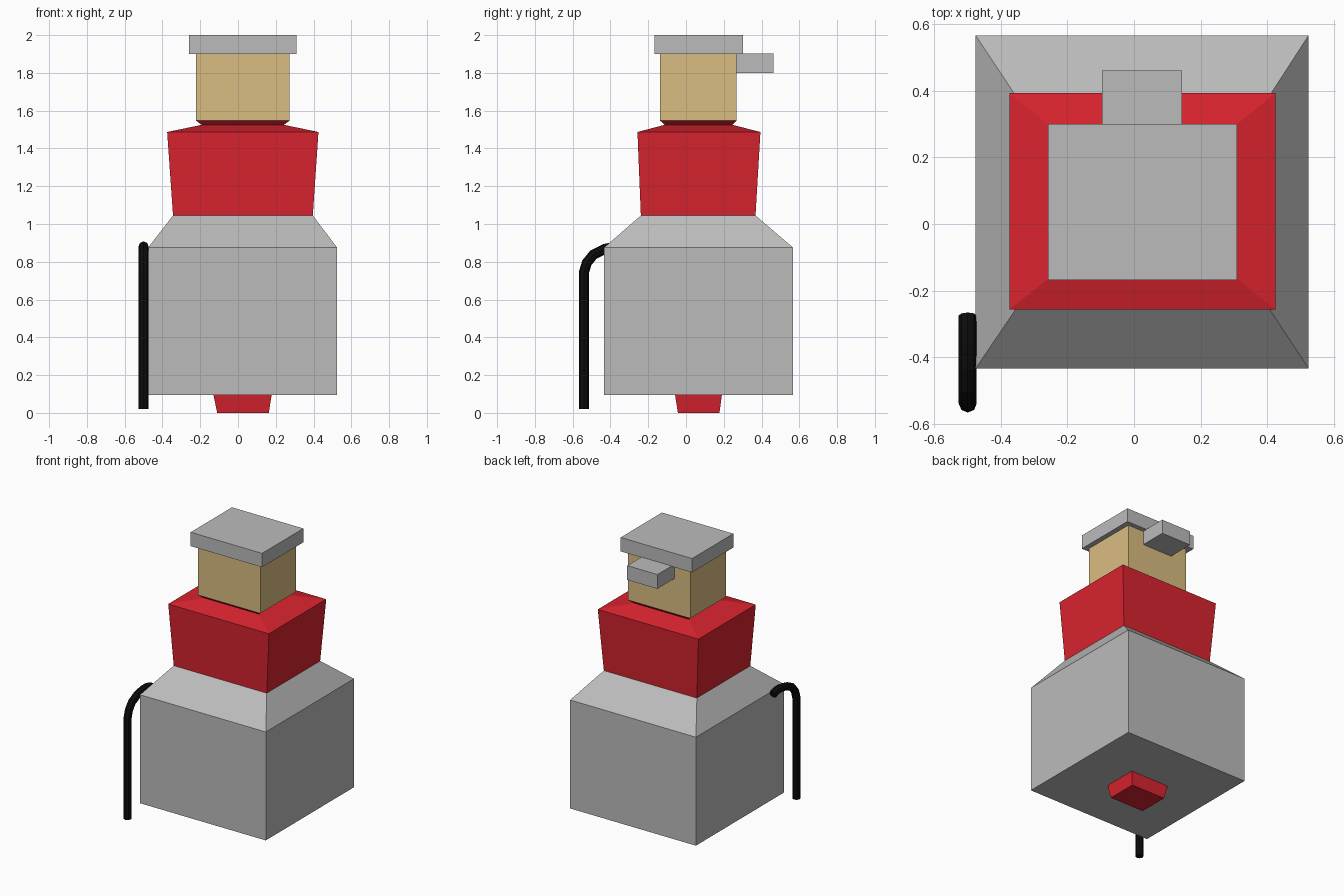
import bpy, bmesh

if "Cube" in bpy.data.objects:
    bpy.data.objects.remove(bpy.data.objects["Cube"])


def material(name, rgb):
    m = bpy.data.materials.new(name)
    m.diffuse_color = (*rgb, 1)
    m.use_nodes = True
    m.node_tree.nodes["Principled BSDF"].inputs["Base Color"].default_value = m.diffuse_color
    return m


grey = material("grey metal", (0.50, 0.50, 0.50))
red = material("red paint", (0.70, 0.017, 0.028))
tan = material("tan", (0.70, 0.51, 0.22))
black = material("black rubber", (0.004, 0.004, 0.004))


def stack(name, mat, levels):
    """Loft rectangles given as (z, x0, x1, y0, y1), capped at both ends."""
    bm = bmesh.new()
    rings = [[bm.verts.new((x, y, z)) for x, y in
              ((x0, y0), (x1, y0), (x1, y1), (x0, y1))]
             for z, x0, x1, y0, y1 in levels]
    for a, b in zip(rings, rings[1:]):
        for i in range(4):
            j = (i + 1) % 4
            bm.faces.new((a[i], a[j], b[j], b[i]))
    bm.faces.new(rings[0][::-1])
    bm.faces.new(rings[-1])
    me = bpy.data.meshes.new(name)
    bm.to_mesh(me)
    bm.free()
    me.materials.append(mat)
    ob = bpy.data.objects.new(name, me)
    bpy.context.collection.objects.link(ob)
    return ob


def box(name, mat, x0, x1, y0, y1, z0, z1):
    return stack(name, mat, [(z0, x0, x1, y0, y1), (z1, x0, x1, y0, y1)])


# Tapered foot under the body
stack("foot", red, [(0, -0.11, 0.163, -0.043, 0.177),
                    (0.095, -0.13, 0.178, -0.058, 0.19)])

# Main body with sloped shoulders
stack("body", grey, [(0.095, -0.476, 0.525, -0.434, 0.567),
                     (0.875, -0.476, 0.525, -0.434, 0.567),
                     (1.045, -0.344, 0.396, -0.239, 0.368)])

# Red collar: flared sides, shallow roof, narrow neck flaring to the barrel
stack("collar", red, [(1.045, -0.344, 0.396, -0.239, 0.368),
                      (1.487, -0.375, 0.426, -0.257, 0.394),
                      (1.525, -0.192, 0.243, -0.113, 0.246),
                      (1.547, -0.222, 0.273, -0.137, 0.267)])

# Barrel, cap and rear spout
box("barrel", tan, -0.222, 0.273, -0.137, 0.267, 1.547, 1.90)
box("cap", grey, -0.259, 0.309, -0.168, 0.301, 1.90, 2.0)
box("spout", grey, -0.096, 0.144, 0.26, 0.462, 1.80, 1.903)

# Hose hooked over the front left corner
path = [(-0.54, 0.02), (-0.54, 0.745), (-0.525, 0.795), (-0.49, 0.838),
        (-0.43, 0.868), (-0.36, 0.881), (-0.31, 0.88), (-0.275, 0.868)]
cu = bpy.data.curves.new("hose", "CURVE")
cu.dimensions = "3D"
cu.bevel_depth = 0.027
cu.bevel_resolution = 2
cu.use_fill_caps = True
sp = cu.splines.new("POLY")
sp.points.add(len(path) - 1)
for p, (y, z) in zip(sp.points, path):
    p.co = (-0.5, y, z, 1)
sp.use_smooth = False
cu.materials.append(black)
hose = bpy.data.objects.new("hose", cu)
bpy.context.collection.objects.link(hose)
